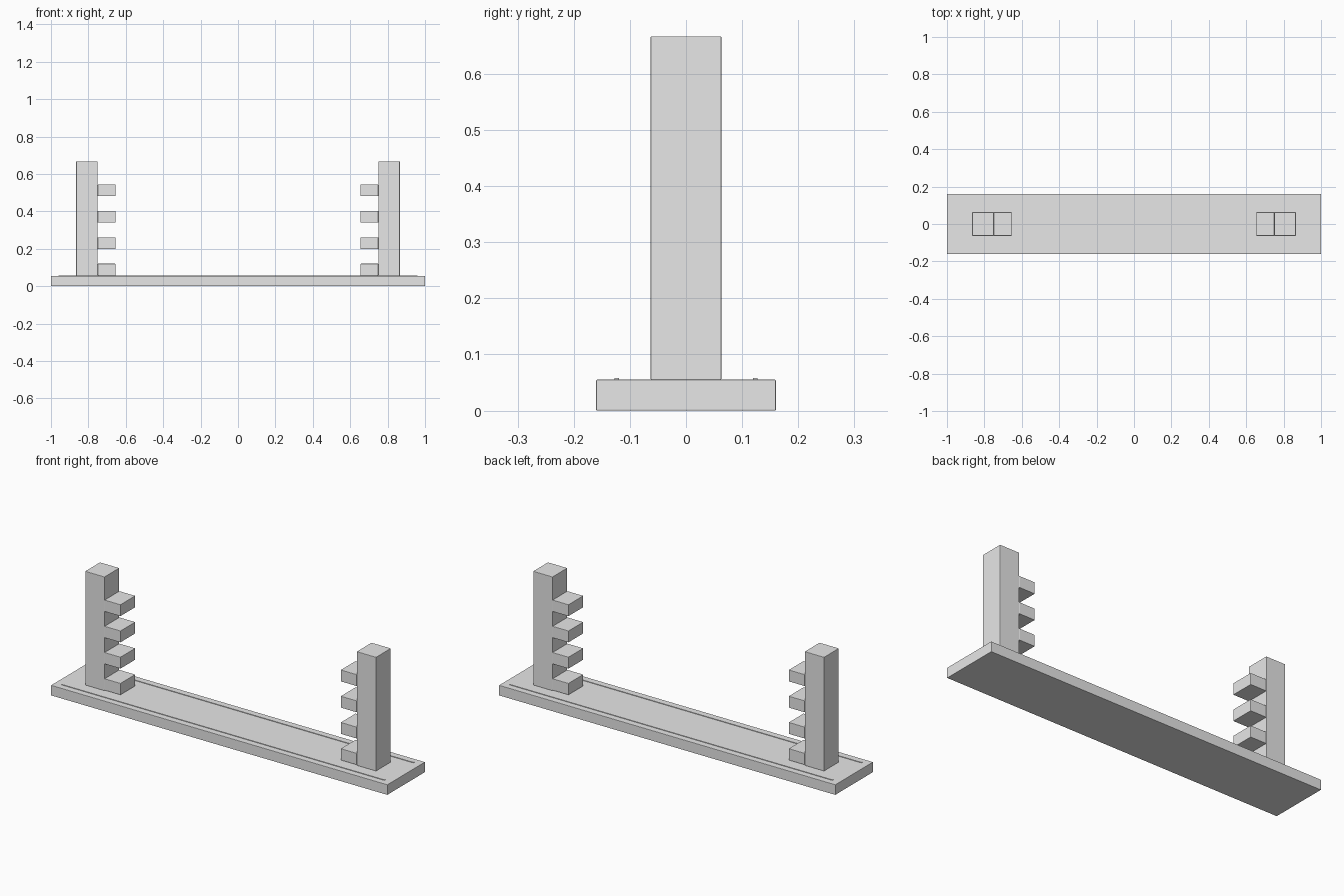
import bpy

# Remove the default object
cube = bpy.data.objects.get("Cube")
if cube:
    bpy.data.objects.remove(cube, do_unlink=True)

# Single plain grey material
GREY = (0.8, 0.8, 0.8, 1.0)
grey = bpy.data.materials.new("light grey")
grey.use_nodes = True
grey.diffuse_color = GREY
for node in grey.node_tree.nodes:
    if node.type == 'BSDF_PRINCIPLED':
        node.inputs["Base Color"].default_value = GREY


def box(name, x, y, z, bevel=0.0015):
    """Box from (min, max) ranges, with slightly eased edges."""
    bpy.ops.mesh.primitive_cube_add(
        size=1, location=[(a + b) / 2 for a, b in (x, y, z)])
    ob = bpy.context.object
    ob.name = name
    ob.scale = [b - a for a, b in (x, y, z)]
    bpy.ops.object.transform_apply(location=False, rotation=False, scale=True)
    ob.data.materials.append(grey)
    if bevel:
        mod = ob.modifiers.new("eased edges", 'BEVEL')
        mod.width = bevel
        mod.segments = 2
    return ob


BASE_TOP = 0.055
POST_Y = (-0.063, 0.063)

# Base plank
box("base", (-1, 1), (-0.16, 0.16), (0, BASE_TOP))

# Thin raised strips along the long edges
for side, label in ((-1, "front"), (1, "back")):
    y = side * 0.123
    box(label + "_strip", (-0.96, 0.96), (y - 0.004, y + 0.004),
        (BASE_TOP - 0.004, BASE_TOP + 0.003), 0)

# Posts with four inward pegs each
for side, label in ((-1, "right"), (1, "left")):
    def span(a, b):
        return tuple(sorted((side * a, side * b)))
    box(label + "_post", span(0.75, 0.865), POST_Y, (BASE_TOP, 0.667))
    for i in range(4):
        z = 0.058 + i * 0.141
        box(f"{label}_peg_{i + 1}", span(0.655, 0.75), POST_Y, (z, z + 0.062))
